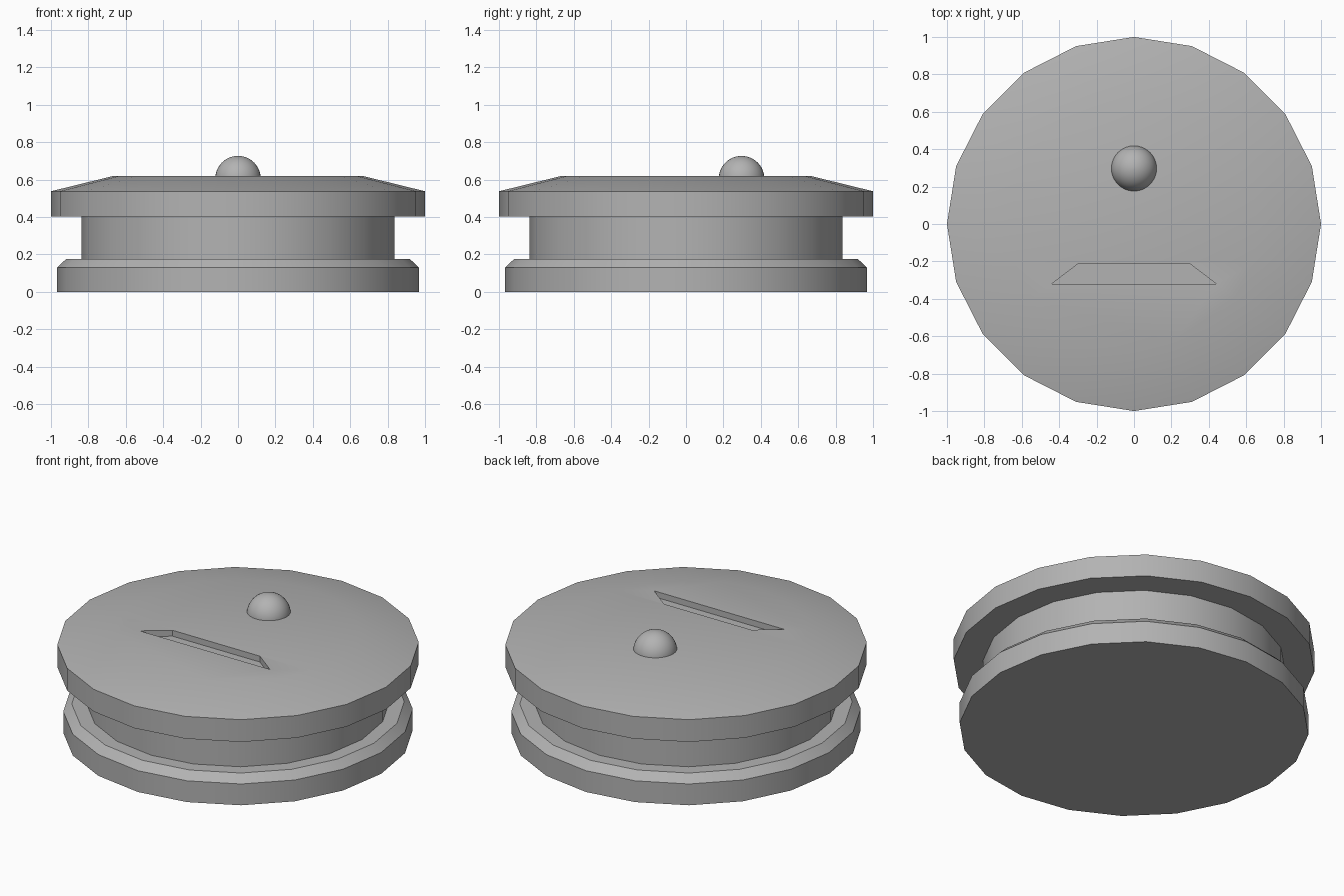
import bpy, bmesh
from math import sin, cos, pi, radians

if "Cube" in bpy.data.objects:
    bpy.data.objects.remove(bpy.data.objects["Cube"])


def make_object(name, bm):
    bmesh.ops.recalc_face_normals(bm, faces=bm.faces)
    mesh = bpy.data.meshes.new(name)
    bm.to_mesh(mesh)
    bm.free()
    obj = bpy.data.objects.new(name, mesh)
    bpy.context.collection.objects.link(obj)
    return obj


def lathe(name, profile, sides):
    """Spin (radius, z) points around z and cap both ends."""
    bm = bmesh.new()
    rings = [[bm.verts.new((r * cos(2 * pi * i / sides), r * sin(2 * pi * i / sides), z))
              for i in range(sides)] for r, z in profile]
    for a, b in zip(rings, rings[1:]):
        for i in range(sides):
            j = (i + 1) % sides
            bm.faces.new((a[i], a[j], b[j], b[i]))
    bm.faces.new(rings[0])
    bm.faces.new(rings[-1])
    return make_object(name, bm)


def select_only(obj):
    bpy.ops.object.select_all(action='DESELECT')
    obj.select_set(True)
    bpy.context.view_layer.objects.active = obj


def smooth(obj):
    select_only(obj)
    bpy.ops.object.shade_smooth_by_angle(angle=radians(30))


# Body: chamfered base, recessed neck, overhanging lid with a shallow slope
body = lathe("body", [(0.967, 0), (0.967, 0.13), (0.92, 0.175), (0.838, 0.175),
                      (0.838, 0.402), (1, 0.402), (1, 0.538), (0.67, 0.619)], 20)

# Trapezoid slot sunk into the lid
bm = bmesh.new()
outline = [(-0.44, -0.32), (0.44, -0.32), (0.295, -0.21), (-0.295, -0.21)]
face = bm.faces.new([bm.verts.new((x, y, 0.583)) for x, y in outline])
ext = bmesh.ops.extrude_face_region(bm, geom=[face])
bmesh.ops.translate(bm, vec=(0, 0, 0.15),
                    verts=[g for g in ext["geom"] if isinstance(g, bmesh.types.BMVert)])
cutter = make_object("slot_cutter", bm)
cutter.hide_render = True

cut = body.modifiers.new("slot", 'BOOLEAN')
cut.operation = 'DIFFERENCE'
cut.solver = 'EXACT'
cut.object = cutter
select_only(body)
bpy.ops.object.modifier_apply(modifier=cut.name)
bpy.data.objects.remove(cutter)
smooth(body)

# Domed button
R = 0.122
arc = [(R * cos(t * pi / 24), R * sin(t * pi / 24)) for t in range(12)]
button = lathe("button", arc + [(0.002, R)], 32)
button.location = (0, 0.297, 0.605)
smooth(button)

# Darker grey finish
grey = bpy.data.materials.new("dark_grey")
grey.diffuse_color = (0.45, 0.45, 0.45, 1)
grey.use_nodes = True
grey.node_tree.nodes["Principled BSDF"].inputs["Base Color"].default_value = grey.diffuse_color
for obj in (body, button):
    obj.data.materials.clear()
    obj.data.materials.append(grey)
